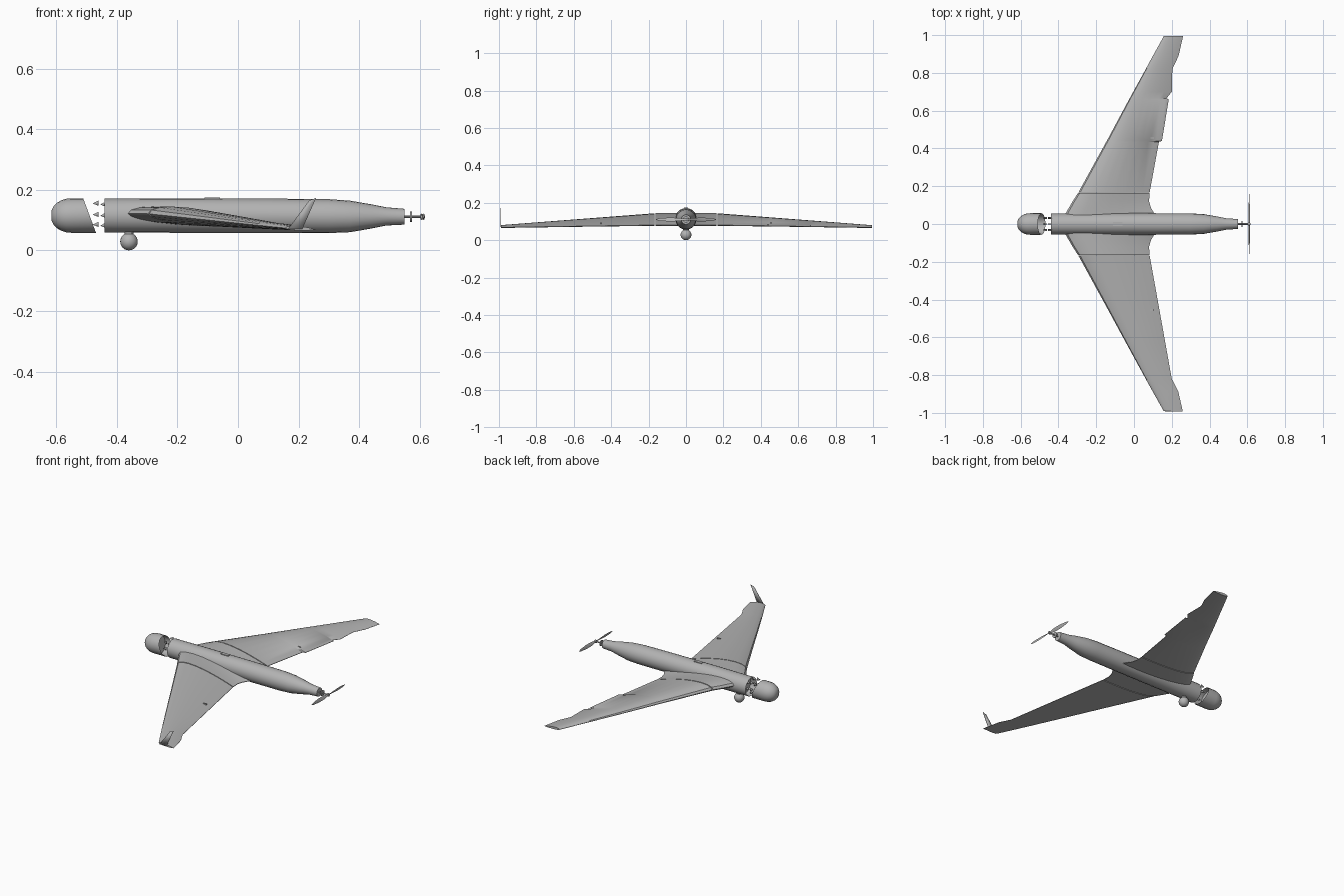
import bpy, bmesh, math
from mathutils import Vector

if "Cube" in bpy.data.objects:
    bpy.data.objects.remove(bpy.data.objects["Cube"])

grey = bpy.data.materials.new("airframe_grey")
grey.use_nodes = True
colour = (0.45, 0.45, 0.45, 1)
grey.diffuse_color = colour
grey.node_tree.nodes["Principled BSDF"].inputs["Base Color"].default_value = colour


def finish(name, bm, angle=30, normals=True):
    if normals:
        bmesh.ops.recalc_face_normals(bm, faces=bm.faces)
    mesh = bpy.data.meshes.new(name)
    bm.to_mesh(mesh)
    bm.free()
    mesh.materials.append(grey)
    ob = bpy.data.objects.new(name, mesh)
    bpy.context.collection.objects.link(ob)
    bpy.ops.object.select_all(action="DESELECT")
    ob.select_set(True)
    bpy.context.view_layer.objects.active = ob
    bpy.ops.object.shade_smooth_by_angle(angle=math.radians(angle))
    return ob


def loft(name, rings, start=True, end=True, angle=30):
    """Skin a list of equal-length closed point rings."""
    bm = bmesh.new()
    loops = [[bm.verts.new(p) for p in ring] for ring in rings]
    n = len(loops[0])
    for a, b in zip(loops, loops[1:]):
        for i in range(n):
            j = (i + 1) % n
            bm.faces.new((a[i], a[j], b[j], b[i]))
    if start:
        bm.faces.new(loops[0])
    if end:
        bm.faces.new(loops[-1])
    return finish(name, bm, angle)


def circle(x, r, z, shear=0.0, n=20):
    """Ring around the body axis; shear slants it with height."""
    ring = []
    for i in range(n):
        a = 2 * math.pi * i / n
        ring.append((x - shear * r * math.sin(a), r * math.cos(a), z + r * math.sin(a)))
    return ring


def airfoil(y, x0, x1, z0, z1, t, n=10):
    """Closed wing section: upper side back to front, then lower side."""
    def at(s, side):
        h = t * 2.6 * (math.sqrt(s) * (1 - s) + 0.02 * s)
        h *= 0.62 if side > 0 else -0.38
        return (x0 + (x1 - x0) * s, y, z0 + (z1 - z0) * s + h)
    cosine = [(1 - math.cos(math.pi * i / n)) / 2 for i in range(n + 1)]
    return [at(s, 1) for s in reversed(cosine)] + [at(s, -1) for s in cosine[1:]]


def plate(name, corners, thickness):
    """Thin flat plate from a corner outline."""
    bm = bmesh.new()
    bm.faces.new([bm.verts.new(p) for p in corners])
    ob = finish(name, bm)
    mod = ob.modifiers.new("thickness", "SOLIDIFY")
    mod.thickness = thickness
    mod.offset = 0
    return ob


def box(name, centre, size):
    bm = bmesh.new()
    bmesh.ops.create_cube(bm, size=1)
    for v in bm.verts:
        v.co = Vector(centre) + Vector(a * b for a, b in zip(v.co, size))
    return finish(name, bm)


def ball(name, centre, r):
    bm = bmesh.new()
    bmesh.ops.create_uvsphere(bm, u_segments=20, v_segments=12, radius=r)
    bmesh.ops.translate(bm, verts=bm.verts, vec=centre)
    return finish(name, bm)


# Body tube, open at the front where the nose separates
body = [(-0.44, 0.056, 0.115), (-0.2, 0.057, 0.115), (0.1, 0.057, 0.114),
        (0.3, 0.056, 0.113), (0.37, 0.052, 0.112), (0.44, 0.040, 0.112),
        (0.49, 0.030, 0.112), (0.55, 0.026, 0.111)]
loft("body", [circle(*s) for s in body], start=False)
loft("body_liner", [circle(-0.44, 0.054, 0.115), circle(-0.4, 0.052, 0.115)], start=False)

# Domed nose with a slanted open rear edge
nose = []
for k in range(1, 7):
    a = math.pi / 2 * k / 6
    nose.append(circle(-0.618 + 0.068 * (1 - math.cos(a)), 0.057 * math.sin(a) ** 0.9, 0.115))
nose.append(circle(-0.49, 0.057, 0.115, 0.37))
loft("nose", nose, end=False)
loft("nose_liner", [circle(-0.49, 0.054, 0.115, 0.37), circle(-0.53, 0.054, 0.115, 0.2)],
     start=False)

# Small brackets in the gap behind the nose
for i, (y, z) in enumerate([(0.03, 0.155), (-0.03, 0.155), (0.035, 0.118),
                            (-0.035, 0.118), (0.0, 0.085)]):
    plate("nose_bracket_%d" % i,
          [(-0.48, y, z), (-0.46, y, z + 0.01), (-0.46, y, z - 0.008)], 0.006)
    plate("body_bracket_%d" % i,
          [(-0.455, y, z - 0.004), (-0.435, y, z + 0.008), (-0.435, y, z - 0.012)], 0.005)

# Wings: inner panel, narrow seam, outer panel; columns are y, front x, rear x
inner = [(0.03, -0.38, 0.13), (0.06, -0.36, 0.105), (0.085, -0.345, 0.09),
         (0.12, -0.325, 0.08), (0.163, -0.297, 0.082)]
outer_right = [(0.168, -0.294, 0.083), (0.44, -0.145, 0.132), (0.63, -0.042, 0.166),
               (0.82, 0.062, 0.2), (0.885, 0.098, 0.234), (0.99, 0.157, 0.258)]
outer_left = [(0.168, -0.294, 0.083), (0.435, -0.147, 0.132), (0.44, -0.144, 0.148),
              (0.66, -0.026, 0.184), (0.665, -0.023, 0.172), (0.70, -0.004, 0.2),
              (0.82, 0.062, 0.203), (0.89, 0.1, 0.236), (0.995, 0.158, 0.26)]


def wing(name, stations, side):
    rings = []
    for y, x0, x1 in stations:
        f = max(0, (y - 0.16) / 0.84)
        rings.append(airfoil(side * y, x0, x1, 0.121 - 0.048 * f, 0.08 - 0.012 * f,
                             0.055 - 0.041 * f))
    loft(name, rings, angle=35)


for label, side, outer in (("left", 1, outer_left), ("right", -1, outer_right)):
    wing(label + "_inner_wing", inner, side)
    wing(label + "_outer_wing", outer, side)
    box(label + "_hinge_arm", (0.095, side * 0.455, 0.092), (0.022, 0.006, 0.008))

# Single swept winglet
plate("winglet", [(0.165, -0.992, 0.07), (0.235, -0.992, 0.165), (0.258, -0.992, 0.173),
                  (0.212, -0.992, 0.07)], 0.003)

# Camera ball under the body
ball("camera_ball", (-0.36, 0, 0.029), 0.029)
loft("ball_mount", [[(-0.36 + 0.015 * math.cos(a), 0.015 * math.sin(a), z)
                     for a in [math.pi * k / 6 for k in range(12)]] for z in (0.045, 0.065)])

# Low hatch on the spine
box("spine_hatch", (-0.085, 0, 0.171), (0.05, 0.02, 0.006))

# Propeller: motor disc, shaft, hub and two twisted blades
loft("motor_disc", [circle(0.568, 0.017, 0.111), circle(0.574, 0.017, 0.111)])
loft("propeller_shaft", [circle(0.55, 0.004, 0.111, n=10), circle(0.617, 0.004, 0.111, n=10)])
loft("propeller_hub", [circle(0.603, 0.009, 0.111, n=12), circle(0.615, 0.009, 0.111, n=12)])
for label, side in (("left", 1), ("right", -1)):
    rings = []
    for y, chord, twist in [(0.0, 0.008, 40), (0.04, 0.02, 30), (0.09, 0.022, 18),
                            (0.14, 0.014, 10), (0.16, 0.004, 8)]:
        c, s = math.cos(math.radians(twist)), math.sin(math.radians(twist))
        rings.append([(0.61 + side * u * s + w * c, side * y, 0.111 + u * c - side * w * s)
                      for u, w in [(chord / 2, 0), (0, 0.0015), (-chord / 2, 0), (0, -0.0015)]])
    loft(label + "_propeller_blade", rings)
